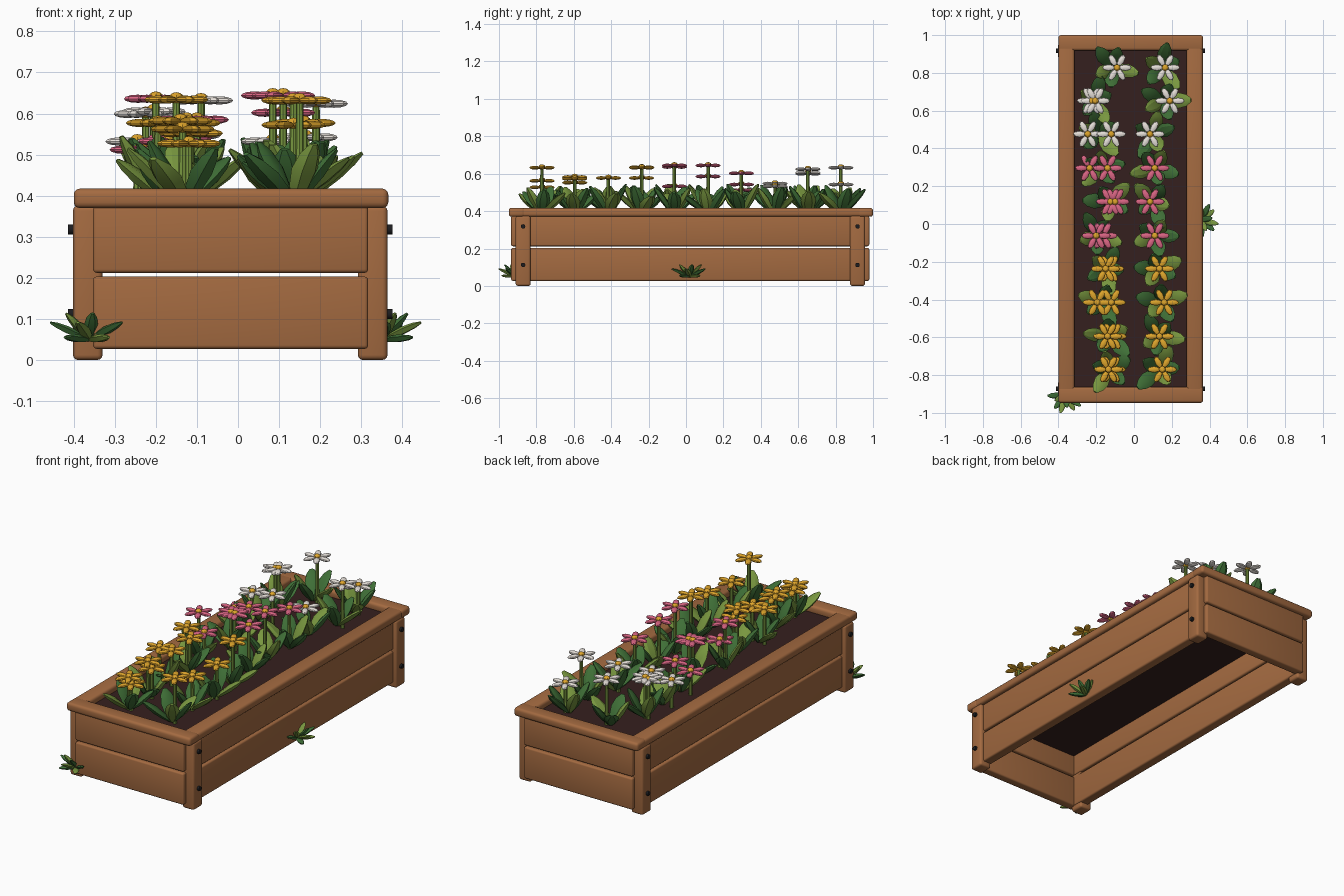
import bpy, bmesh, math, random
from mathutils import Matrix, Vector

if "Cube" in bpy.data.objects:
    bpy.data.objects.remove(bpy.data.objects["Cube"])

random.seed(11)

def mat(name, c):
    m = bpy.data.materials.new(name)
    m.diffuse_color = (*c, 1)
    m.use_nodes = True
    m.node_tree.nodes["Principled BSDF"].inputs["Base Color"].default_value = m.diffuse_color
    return m

WOOD = mat("wood", (0.37, 0.145, 0.052))
SOIL = mat("soil", (0.036, 0.014, 0.013))
METAL = mat("metal", (0.012, 0.012, 0.014))
DARK = mat("dark_leaf", (0.05, 0.16, 0.038))
LIGHT = mat("light_leaf", (0.19, 0.31, 0.05))
YELLOW = mat("yellow_petal", (0.74, 0.38, 0.025))
PINK = mat("pink_petal", (0.70, 0.13, 0.23))
WHITE = mat("white_petal", (0.80, 0.75, 0.70))

def finish(bm, name, mats, angle=35):
    me = bpy.data.meshes.new(name)
    bmesh.ops.recalc_face_normals(bm, faces=bm.faces)
    bm.to_mesh(me)
    bm.free()
    for m in mats:
        me.materials.append(m)
    ob = bpy.data.objects.new(name, me)
    bpy.context.collection.objects.link(ob)
    bpy.ops.object.select_all(action='DESELECT')
    ob.select_set(True)
    bpy.context.view_layer.objects.active = ob
    bpy.ops.object.shade_smooth_by_angle(angle=math.radians(angle))
    return ob

def box(name, x0, x1, y0, y1, z0, z1, m=WOOD, bevel=0.009):
    bm = bmesh.new()
    t = Matrix.Translation(((x0 + x1) / 2, (y0 + y1) / 2, (z0 + z1) / 2))
    bmesh.ops.create_cube(bm, size=1, matrix=t @ Matrix.Diagonal((x1 - x0, y1 - y0, z1 - z0, 1)))
    if bevel:
        bmesh.ops.bevel(bm, geom=bm.edges[:], offset=bevel, segments=3, profile=0.5, affect='EDGES')
    return finish(bm, name, [m])

def paint(verts, idx):
    for f in {f for v in verts for f in v.link_faces}:
        f.material_index = idx

def ball(bm, matrix, idx, u=8, v=6):
    paint(bmesh.ops.create_uvsphere(bm, u_segments=u, v_segments=v, radius=1, matrix=matrix)["verts"], idx)

def leaf(bm, base, az, elev, length, width, thick, idx, bend=0.0):
    """Blunt leaf: six-sided lens cross-sections lofted along a slightly drooping rib."""
    out = Vector((math.cos(az), math.sin(az), 0))
    side = Vector((-math.sin(az), math.cos(az), 0))
    p, rings, last = Vector(base), [], 0
    for t, w in [(0, .25), (.25, .78), (.55, 1), (.82, .76), (1, .28)]:
        e = elev - bend * t
        d = out * math.cos(e) + Vector((0, 0, math.sin(e)))
        n = Vector((0, 0, math.cos(e))) - out * math.sin(e)
        p = p + d * (t - last) * length
        last = t
        hw, ht = width * w / 2, thick * w / 2
        section = [(1, .3), (.5, .8), (-.5, .8), (-1, .3), (-.5, -.8), (.5, -.8)]
        rings.append([bm.verts.new(p + side * hw * a + n * ht * b) for a, b in section])
    for a, b in zip(rings, rings[1:]):
        for i in range(6):
            j = (i + 1) % 6
            bm.faces.new((a[i], a[j], b[j], b[i]))
    bm.faces.new(rings[0][::-1])
    bm.faces.new(rings[-1])
    paint([v for r in rings for v in r], idx)

# Planter frame: posts with bolts
XL, XR, YF, YB = -0.402, 0.364, -0.911, 0.957
for sx, x0, x1 in (("left", XL, XL + .072), ("right", XR - .072, XR)):
    for sy, y0, y1 in (("front", YF, YF + .08), ("back", YB - .08, YB)):
        box(f"{sy}_{sx}_post", x0, x1, y0, y1, 0, 0.375, bevel=.012)
        bm = bmesh.new()
        for z in (0.112, 0.318):
            x = XL if sx == "left" else XR
            bmesh.ops.create_cone(bm, cap_ends=True, segments=12, radius1=.012, radius2=.012, depth=.024,
                                  matrix=Matrix.Translation((x, (y0 + y1) / 2, z)) @ Matrix.Rotation(math.pi / 2, 4, 'Y'))
        finish(bm, f"{sy}_{sx}_bolts", [METAL])

# Side and end planks in two courses
for lv, z0, z1 in (("lower", .027, .203), ("upper", .212, .375)):
    box(f"left_{lv}_plank", XL + .02, XL + .076, -.90, .945, z0, z1)
    box(f"right_{lv}_plank", XR - .076, XR - .02, -.90, .945, z0, z1)
    box(f"front_{lv}_plank", -.353, .317, -.935, -.885, z0, z1)
    box(f"back_{lv}_plank", -.353, .317, .930, .980, z0, z1)

# Top rim
box("front_rim", -.400, .366, -.947, -.862, .37, .417, bevel=.014)
box("back_rim", -.400, .366, .918, 1.0, .37, .417, bevel=.014)
box("left_rim", -.400, -.315, -.94, .99, .37, .416, bevel=.014)
box("right_rim", .278, .364, -.94, .99, .37, .416, bevel=.014)

# Soil slab
box("soil", -.345, .307, -.895, .94, .328, .38, SOIL, 0)

def flower(bm, x, y, z):
    # stem, rooted in the soil
    a, b = Vector((x, y, .335)), Vector((x, y, z))
    paint(bmesh.ops.create_cone(bm, cap_ends=True, segments=8, radius1=.011, radius2=.009,
                                depth=(b - a).length, matrix=Matrix.Translation((a + b) / 2))["verts"], 1)
    # six petals round a domed centre
    for k in range(6):
        r = Matrix.Rotation(k * math.pi / 3, 4, 'Z') @ Matrix.Translation((.044, 0, .002))
        ball(bm, Matrix.Translation(b) @ r @ Matrix.Diagonal((.034, .0175, .010, 1)), 2)
    ball(bm, Matrix.Translation((x, y, z + .006)) @ Matrix.Diagonal((.018, .018, .014, 1)), 3)

def plant(name, cx, cy, petal, flowers):
    bm = bmesh.new()
    start = random.uniform(0, math.tau)
    for k in range(5):
        az = start + k * math.tau / 5 + random.uniform(-.25, .25)
        elev = math.radians(random.uniform(40, 50) if k % 2 else random.uniform(56, 66))
        base = (cx + .012 * math.cos(az), cy + .012 * math.sin(az), .388)
        leaf(bm, base, az, elev, random.uniform(.15, .18), random.uniform(.074, .084), .036,
             1 if k in (1, 4) else 0, bend=.1)
    for x, z in flowers:
        flower(bm, x, cy, z)
    finish(bm, name, [DARK, LIGHT, petal, YELLOW], 25)

# Two rows of plants: y, colour, left centre, left flowers, right x, right flower height
ROWS = [
    (-.770, YELLOW, -.130, [(-.12, .525), (-.135, .56)], .150, .630),
    (-.595, YELLOW, -.135, [(-.115, .55), (-.14, .58)], .135, .570),
    (-.415, YELLOW, -.165, [(-.195, .575), (-.12, .575)], .160, .575),
    (-.237, YELLOW, -.145, [(-.15, .632), (-.13, .575)], .135, .630),
    (-.062, PINK, -.195, [(-.20, .634), (-.165, .53)], .110, .642),
    (.118, PINK, -.130, [(-.125, .583), (-.10, .583)], .085, .642),
    (.296, PINK, -.175, [(-.235, .51), (-.14, .54)], .110, .600),
    (.476, WHITE, -.190, [(-.245, .53), (-.12, .545)], .085, .530),
    (.652, WHITE, -.205, [(-.225, .597), (-.205, .603)], .190, .622),
    (.828, WHITE, -.115, [(-.09, .630)], .165, .540),
]
for i, (y, petal, cx, fl, rx, rz) in enumerate(ROWS, 1):
    plant(f"left_plant_{i}", cx, y, petal, fl)
    plant(f"right_plant_{i}", (rx + .12) / 2, y, petal, [(rx, rz)])

def tuft(name, root, facing, n=8):
    # fan of small blades growing outwards from the box
    bm = bmesh.new()
    for k in range(n):
        az = facing + math.radians(-85 + 170 * k / (n - 1))
        elev = math.radians((28, 50, 8)[k % 3])
        leaf(bm, root, az, elev, (.105, .09, .09)[k % 3], .034, .022, k % 2, bend=.1)
    finish(bm, name, [DARK, LIGHT], 25)

tuft("front_corner_tuft", (-.362, -.909, .048), math.radians(-95))
tuft("right_side_tuft", (.352, .02, .048), 0)
